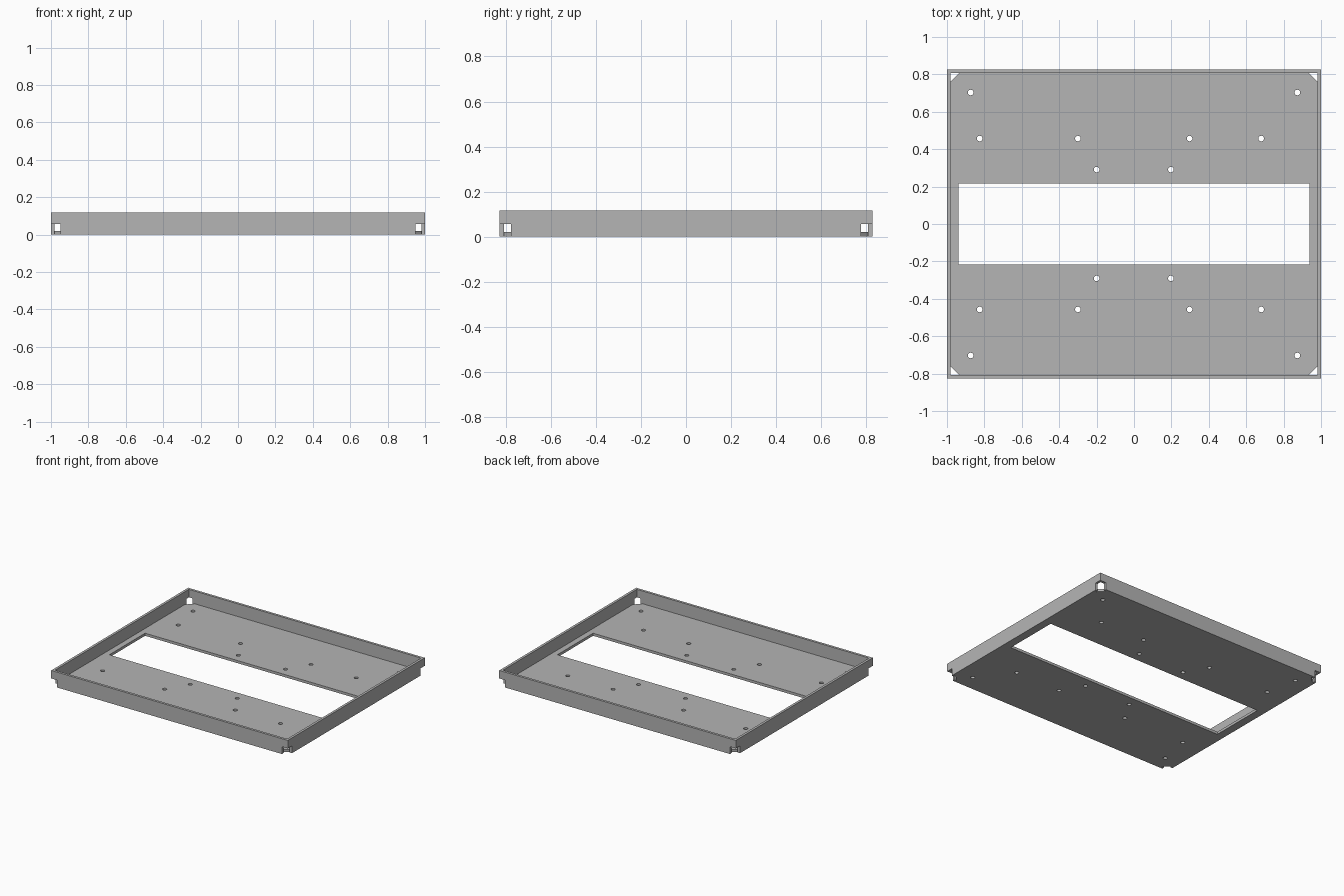
import bpy
import bmesh
import math

if "Cube" in bpy.data.objects:
    bpy.data.objects.remove(bpy.data.objects["Cube"], do_unlink=True)

# Main dimensions
HX, HY, HEIGHT = 1.0, 0.827, 0.117
WALL, FLOOR, NOTCH_TOP = 0.019, 0.02, 0.056
IX, IY = HX - WALL, HY - WALL
NOTCH, CHAMFER = 0.05, 0.048

steel = bpy.data.materials.new("grey steel")
steel.use_nodes = True
COLOUR = (0.46, 0.46, 0.46, 1)
steel.diffuse_color = COLOUR
steel.node_tree.nodes["Principled BSDF"].inputs["Base Color"].default_value = COLOUR


def add_prism(bm, outline, z0, z1):
    """Extrude a plan outline from z0 to z1."""
    face = bm.faces.new([bm.verts.new((x, y, z0)) for x, y in outline])
    made = bmesh.ops.extrude_face_region(bm, geom=[face])["geom"]
    top = [v for v in made if isinstance(v, bmesh.types.BMVert)]
    bmesh.ops.translate(bm, verts=top, vec=(0, 0, z1 - z0))


def rectangle(hx, hy):
    return [(-hx, -hy), (hx, -hy), (hx, hy), (-hx, hy)]


def circle(cx, cy, r, sides=24):
    turn = [2 * math.pi * i / sides for i in range(sides)]
    return [(cx + r * math.cos(a), cy + r * math.sin(a)) for a in turn]


def make_object(name, prisms):
    bm = bmesh.new()
    for outline, z0, z1 in prisms:
        add_prism(bm, outline, z0, z1)
    bmesh.ops.recalc_face_normals(bm, faces=bm.faces)
    mesh = bpy.data.meshes.new(name)
    bm.to_mesh(mesh)
    bm.free()
    mesh.materials.append(steel)
    obj = bpy.data.objects.new(name, mesh)
    bpy.context.collection.objects.link(obj)
    return obj


def cut(target, name, prisms):
    """Subtract the prisms from the target and remove the cutter."""
    cutter = make_object(name, prisms)
    cutter.hide_render = True
    mod = target.modifiers.new(name, "BOOLEAN")
    mod.operation, mod.solver, mod.object = "DIFFERENCE", "EXACT", cutter
    bpy.context.view_layer.objects.active = target
    bpy.ops.object.modifier_apply(modifier=mod.name)
    bpy.data.objects.remove(cutter, do_unlink=True)


# Shallow open tray
tray = make_object("tray", [(rectangle(HX, HY), 0, HEIGHT)])
cut(tray, "pocket_cutter", [(rectangle(IX, IY), FLOOR, HEIGHT + 0.1)])

# Central slot and screw holes through the floor
openings = [(rectangle(0.937, 0.216), -0.05, 0.05)]
rows = [(0.703, (-0.873, 0.873)),
        (0.457, (-0.825, -0.3, 0.297, 0.68)),
        (0.291, (-0.2, 0.197))]
for y, columns in rows:
    for x in columns:
        for side in (-1, 1):
            openings.append((circle(x, y * side, 0.015), -0.05, 0.05))
cut(tray, "opening_cutter", openings)

# Relief at each corner: notched walls and a chamfered floor
relief = [(HX + 0.1, HY - NOTCH), (IX, HY - NOTCH), (IX, IY - CHAMFER),
          (IX - CHAMFER, IY), (HX - NOTCH, IY), (HX - NOTCH, HY + 0.1),
          (HX + 0.1, HY + 0.1)]
corners = [([(x * sx, y * sy) for x, y in relief], -0.05, NOTCH_TOP)
           for sx in (-1, 1) for sy in (-1, 1)]
cut(tray, "corner_cutter", corners)

# Keep the hole walls smooth and the folded edges crisp
bpy.ops.object.select_all(action="DESELECT")
tray.select_set(True)
bpy.context.view_layer.objects.active = tray
bpy.ops.object.shade_smooth_by_angle(angle=math.radians(30))
